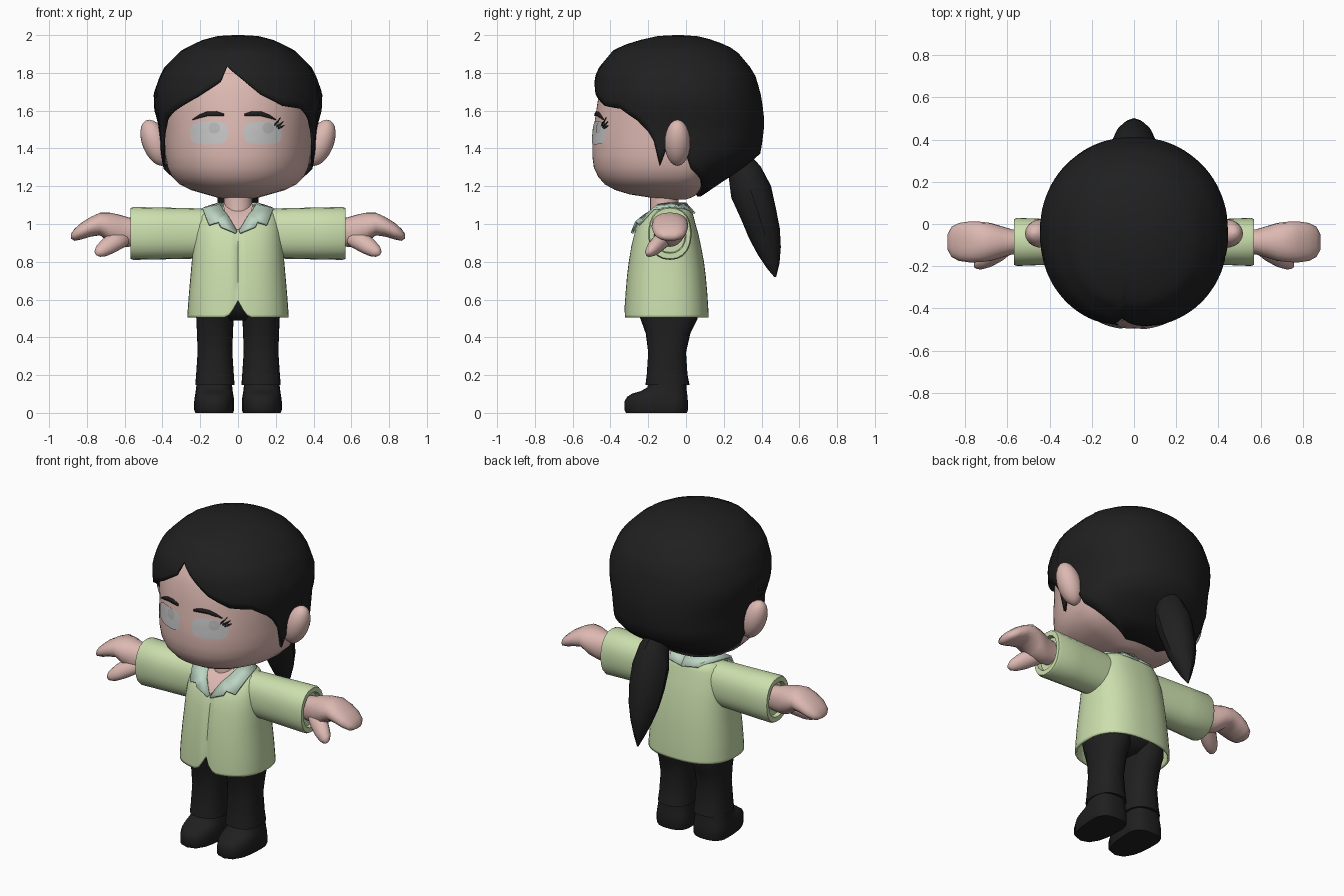
import bpy, bmesh, math

COLOURS = {
    "black": (0.014, 0.014, 0.014), "skin": (0.72, 0.48, 0.44),
    "shirt_green": (0.60, 0.74, 0.42), "collar_mint": (0.50, 0.66, 0.54),
    "eye_grey": (0.56, 0.56, 0.56), "iris_grey": (0.47, 0.47, 0.47),
}
MATS = {}
for key, rgb in COLOURS.items():
    MATS[key] = bpy.data.materials.new(key)
    MATS[key].diffuse_color = (*rgb, 1)


def make(name, verts, faces, mat, thick=0, angle=45):
    bm = bmesh.new()
    vs = [bm.verts.new(v) for v in verts]
    for f in faces:
        bm.faces.new([vs[i] for i in f])
    bmesh.ops.recalc_face_normals(bm, faces=bm.faces)
    me = bpy.data.meshes.new(name)
    bm.to_mesh(me)
    bm.free()
    me.materials.append(MATS[mat])
    ob = bpy.data.objects.new(name, me)
    bpy.context.collection.objects.link(ob)
    bpy.ops.object.select_all(action='DESELECT')
    ob.select_set(True)
    bpy.context.view_layer.objects.active = ob
    bpy.ops.object.shade_smooth_by_angle(angle=math.radians(angle))
    if thick:
        mod = ob.modifiers.new("thickness", 'SOLIDIFY')
        mod.thickness, mod.offset = thick, -1
    return ob


def loft(name, rings, mat, caps=(True, True), thick=0, angle=45):
    n = len(rings[0])
    verts = [p for r in rings for p in r]
    faces = [(k * n + i, k * n + (i + 1) % n, (k + 1) * n + (i + 1) % n, (k + 1) * n + i)
             for k in range(len(rings) - 1) for i in range(n)]
    if caps[0]:
        faces.append(list(range(n))[::-1])
    if caps[1]:
        faces.append([(len(rings) - 1) * n + i for i in range(n)])
    return make(name, verts, faces, mat, thick, angle)


def reach(phi, w, f, b, n):
    # rounded-oval point; phi is 0 at the front and 90 degrees at +x
    s, c = math.sin(phi), math.cos(phi)
    r = ((abs(s) / w) ** n + (abs(c) / (f if c > 0 else b)) ** n) ** (-1 / n)
    return r * s, -r * c


def oval(w, d, n=2.0, count=24):
    return [reach(2 * math.pi * i / count, w, d, d, n) for i in range(count)]


def interp(table, z):
    if z <= table[0][0]:
        return table[0][1:]
    for a, b in zip(table, table[1:]):
        if z <= b[0]:
            t = (z - a[0]) / (b[0] - a[0])
            return tuple(p + (q - p) * t for p, q in zip(a[1:], b[1:]))
    return table[-1][1:]


# Head: z, half width, front depth, back depth
CY, POW = -0.04, 2.15
HEAD = [(1.13, .06, .08, .04), (1.14, .11, .15, .07), (1.157, .17, .26, .10), (1.18, .25, .335, .14),
        (1.21, .31, .39, .18), (1.25, .35, .425, .24), (1.30, .373, .448, .31), (1.36, .384, .456, .39),
        (1.43, .388, .456, .41), (1.50, .388, .45, .42), (1.60, .395, .435, .415), (1.70, .39, .42, .40),
        (1.80, .36, .38, .36), (1.88, .29, .30, .28), (1.93, .18, .2, .18)]
rings = []
for z, w, f, b in HEAD:
    rings.append([(x, y + CY, z) for x, y in
                  (reach(math.radians(5 * i), w, f, b, POW) for i in range(72))])
loft("head", rings, "skin")

# Hair cap: shell profile, then hairline height around the head
SHELL = [(1.14, .19, .2, .11), (1.20, .325, .4, .20), (1.25, .375, .44, .27), (1.30, .405, .45, .35),
         (1.36, .412, .455, .43), (1.40, .412, .455, .44), (1.53, .42, .455, .455), (1.60, .443, .453, .45),
         (1.69, .447, .452, .435), (1.78, .415, .442, .41), (1.83, .39, .42, .38), (1.92, .30, .345, .305),
         (1.95, .24, .28, .245), (1.975, .185, .20, .18), (1.995, .11, .11, .10), (2.0, .02, .02, .02)]
SIDE = [(60, 1.55), (68, 1.49), (72, 1.44), (76, 1.31), (80, 1.38), (84, 1.45), (88, 1.45),
        (96, 1.36), (100, 1.29), (116, 1.2), (132, 1.145), (180, 1.145)]
LINE = [(-a, z) for a, z in reversed(SIDE)] + [
    (-48, 1.60), (-28, 1.675), (-12, 1.755), (-8, 1.84), (8, 1.735), (16, 1.685),
    (32, 1.625), (48, 1.61)] + SIDE
rings = []
for k in range(19):
    drop = 1 - (k / 18) ** 1.7
    ring = []
    for deg in range(-180, 180, 4):
        low = interp(LINE, deg)[0]
        z = low + (2.0 - low) * drop
        x, y = reach(math.radians(deg), *interp(SHELL, z), POW)
        ring.append((x, y + CY, z))
    rings.append(ring)
loft("hair_cap", rings, "black", caps=(True, False), thick=0.015)

# Ponytail: y, z, half width, half depth
TAIL = [(.28, 1.36, .04, .05), (.31, 1.28, .085, .085), (.345, 1.17, .108, .105), (.385, 1.05, .108, .092),
        (.415, .95, .09, .082), (.44, .86, .062, .062), (.46, .78, .03, .035), (.473, .72, .004, .005)]
loft("ponytail", [[(x, y + v, z + v * 0.3) for x, v in oval(w, d, 1.8, 12)]
                  for y, z, w, d in TAIL], "black", angle=35)


# Face plates follow the curve of the head
def face_point(x, z, lift):
    w, f, _ = interp(HEAD, z)
    return x, CY - f * (1 - (abs(x) / w) ** POW) ** (1 / POW) - lift, z


def face_disc(name, cx, cz, rx, rz, n, mat, lift):
    loft(name, [[face_point(cx + x * s, cz + y * s, lift) for x, y in oval(rx, rz, n, 28)]
                for s in (1, .75, .5, .25, .05)], mat, caps=(False, True))


def face_stroke(name, pts, lift):
    verts = []
    for x, z, h in pts:
        verts += [face_point(x, z - h, lift), face_point(x, z + h, lift)]
    make(name, verts, [(2 * i, 2 * i + 2, 2 * i + 3, 2 * i + 1) for i in range(len(pts) - 1)],
         "black", thick=0.004)


for tag, s, cx, ix in (("left", -1, -.153, -.125), ("right", 1, .13, .16)):
    face_disc(tag + "_eye", cx, 1.482, .1, .06, 3.6, "eye_grey", .005)
    face_disc(tag + "_iris", ix, 1.508, .03, .03, 2, "iris_grey", .008)
    m = -.155 if s < 0 else .115
    face_stroke(tag + "_brow", [(m + s * d, z, h) for d, z, h in (
        (-.08, 1.578, .006), (-.04, 1.585, .012), (.01, 1.583, .012),
        (.05, 1.57, .009), (.085, 1.553, .002))], .008)
for i, (dx, dz) in enumerate(((.03, .038), (.035, .025), (.03, .012))):
    x, z = .195 + .01 * i, 1.525 - .008 * i
    face_stroke("eyelash", [(x, z, .006), (x + dx * .6, z + dz * .45, .005), (x + dx, z + dz, .001)], .012)

# Neck and open chest
loft("neck", [[(x * r, -.115 + y * r, z) for x, y in oval(.075, .075)]
              for z, r in ((1.03, 1.1), (1.08, 1), (1.17, 1))], "skin")
CHEST = [(.003, -.272, .967), (.05, -.231, 1.04), (.07, -.196, 1.065), (.08, -.14, 1.105)]
make("chest_opening", [(s * x, y, z) for x, y, z in CHEST for s in (-1, 1)],
     [(2 * i, 2 * i + 1, 2 * i + 3, 2 * i + 2) for i in range(3)], "skin")

# Shirt body with a front seam and hem notch: z, half width, front y, back y
BODY = [(.505, .268, -.325, .12), (.52, .268, -.325, .12), (.63, .26, -.32, .113), (.72, .252, -.313, .105),
        (.80, .245, -.303, .095), (.88, .24, -.29, .08), (.95, .232, -.273, .065), (1.0, .222, -.25, .05),
        (1.04, .21, -.215, .04), (1.07, .19, -.18, .03), (1.088, .15, -.16, .01), (1.095, .08, -.14, -.04)]
NOTCH = {0: .09, 1: .045, 2: .012}
rings = []
for k, (z, w, yf, yb) in enumerate(BODY):
    ring = []
    for i in range(60):
        x, y = reach(math.radians(6 * i), w, -.1 - yf, yb + .1, 2.5)
        lift = NOTCH.get(min(i, 60 - i), 0) * (1, .95, .1)[k] if k < 3 else 0
        seam = .012 if i == 0 and z < 1 else 0
        ring.append((x, y - .1 + seam, z + lift))
    rings.append(ring)
loft("shirt_body", rings, "shirt_green", caps=(False, True), thick=0.012)

# Collar: inner edge and outer edge, mirrored
COLLAR = [((.004, -.276, .965), (.01, -.292, .955)), ((.05, -.237, 1.04), (.09, -.28, .988)),
          ((.06, -.217, 1.055), (.105, -.268, 1.015)), ((.07, -.2, 1.065), (.155, -.252, 1.0)),
          ((.095, -.15, 1.105), (.188, -.175, 1.085)), ((.1, -.08, 1.115), (.165, -.05, 1.095)),
          ((.07, -.02, 1.115), (.1, .03, 1.07)), ((0, 0, 1.115), (0, .05, 1.06))]
for s, tag in ((-1, "left"), (1, "right")):
    make(tag + "_collar", [(s * p[0], p[1], p[2]) for pair in COLLAR for p in pair],
         [(2 * i, 2 * i + 2, 2 * i + 3, 2 * i + 1) for i in range(7)],
         "collar_mint", thick=0.012, angle=30)

    # Sleeve with a turned-in cuff: x, half depth, half height
    SLEEVE = [(.12, .095, .128), (.25, .102, .134), (.40, .108, .137), (.555, .114, .14),
              (.57, .108, .134), (.57, .085, .105), (.545, .08, .1)]
    loft(tag + "_sleeve", [[(s * x, -.085 + u, .95 + v) for u, v in oval(d, h, 2.3)]
                           for x, d, h in SLEEVE], "shirt_green", angle=50)

    # Mitten hand: x, centre z, half depth, half height
    HAND = [(.53, .957, .055, .07), (.58, .957, .06, .078), (.63, .965, .075, .085), (.68, .98, .09, .08),
            (.73, 1.0, .096, .06), (.78, .985, .097, .052), (.83, .962, .09, .044),
            (.865, .943, .072, .032), (.885, .935, .035, .012)]
    loft(tag + "_hand", [[(s * x, -.085 + u, z + v) for u, v in oval(d, h, 2.2)]
                         for x, z, d, h in HAND], "skin", angle=70)

    # Thumb: x, y, z, radius
    THUMB = [(.59, -.09, .95, .05), (.64, -.125, .915, .053), (.69, -.16, .88, .046),
             (.725, -.18, .855, .036), (.745, -.193, .84, .02), (.75, -.196, .836, .005)]
    loft(tag + "_thumb", [[(s * (x + .75 * v), y + u, z + .7 * v) for u, v in oval(r, r, 2, 16)]
                          for x, y, z, r in THUMB], "skin", angle=70)

    # Ear, leaning outwards at the top
    ear = []
    for k in range(13):
        a = math.pi * (k + .1) / 12.2
        h = -math.cos(a) * .122
        ear.append([(s * (.437 + x + h * .27), -.045 + y, 1.43 + h)
                    for x, y in oval(.073 * math.sin(a), .068 * math.sin(a))])
    loft(tag + "_ear", ear, "skin", angle=70)

    # Trouser leg: z, half width, half depth, centre y
    LEG = [(.148, .104, .117, -.098), (.20, .1, .108, -.1), (.32, .092, .1, -.1), (.42, .095, .118, -.095),
           (.50, .099, .152, -.09), (.58, .1, .165, -.1), (.64, .07, .1, -.1)]
    loft(tag + "_trouser_leg", [[(s * .122 + x, y + u, z) for x, u in oval(w, d, 2.4)]
                                for z, w, d, y in LEG], "black")

    # Shoe: z, half width, toe y, heel y
    SHOE = [(0, .1, -.318, .005), (.015, .106, -.326, .01), (.06, .106, -.326, .01), (.085, .103, -.312, .008),
            (.102, .1, -.285, .006), (.115, .098, -.24, .004), (.135, .096, -.205, .003), (.17, .09, -.195, 0)]
    loft(tag + "_shoe", [[(s * .126 + x, -.08 + y, z) for x, y in
                          (reach(math.pi * i / 14, w, -.08 - t, h + .08, 2.6) for i in range(28))]
                         for z, w, t, h in SHOE], "black")

# Trouser hips joining the legs under the shirt
loft("trouser_hips", [[(x, -.1 + y, z) for x, y in oval(w, d, 2.4)]
                      for z, w, d in ((.49, .1, .09), (.53, .19, .14), (.60, .215, .17), (.68, .18, .15))],
     "black")
